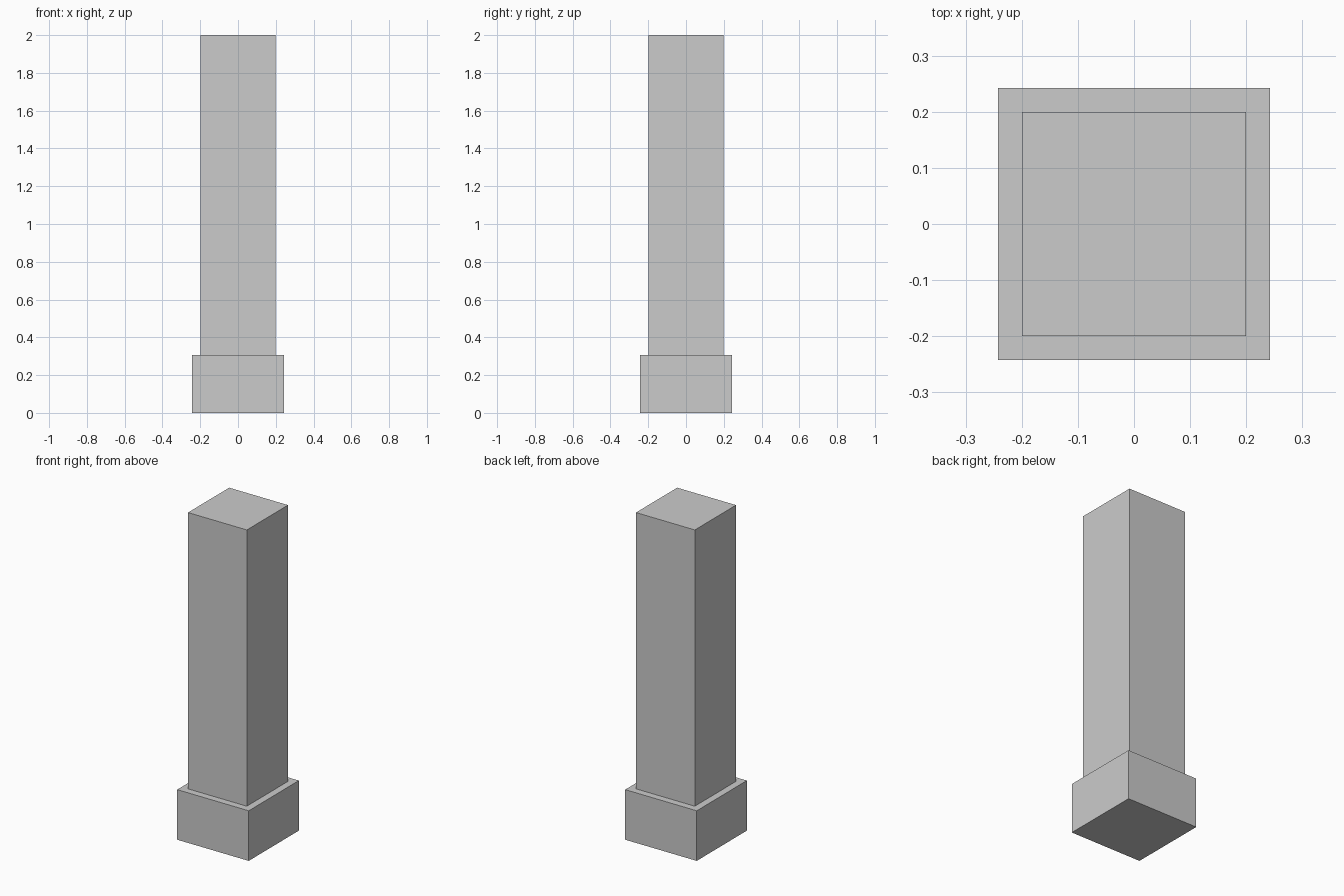
import bpy, bmesh
from mathutils import Matrix

if "Cube" in bpy.data.objects:
    bpy.data.objects.remove(bpy.data.objects["Cube"])

BASE_W, SHAFT_W = 0.485, 0.363   # square widths
BASE_H, TOTAL_H = 0.307, 2.0

bm = bmesh.new()

# Plinth block standing on the ground
bmesh.ops.create_cube(bm, size=1.0, matrix=Matrix.Translation((0, 0, BASE_H / 2))
                      @ Matrix.Diagonal((BASE_W, BASE_W, BASE_H, 1)))

# Inset the plinth's top face to leave a ledge, then raise the shaft from it
top = max(bm.faces, key=lambda f: f.calc_center_median().z)
bmesh.ops.inset_region(bm, faces=[top], thickness=(BASE_W - SHAFT_W) / 2)
shaft = bmesh.ops.extrude_discrete_faces(bm, faces=[top])["faces"][0]
bmesh.ops.translate(bm, verts=shaft.verts, vec=(0, 0, TOTAL_H - BASE_H))
bmesh.ops.recalc_face_normals(bm, faces=bm.faces)

mesh = bpy.data.meshes.new("square_pillar")
bm.to_mesh(mesh)
bm.free()
bpy.context.collection.objects.link(bpy.data.objects.new("square_pillar", mesh))
